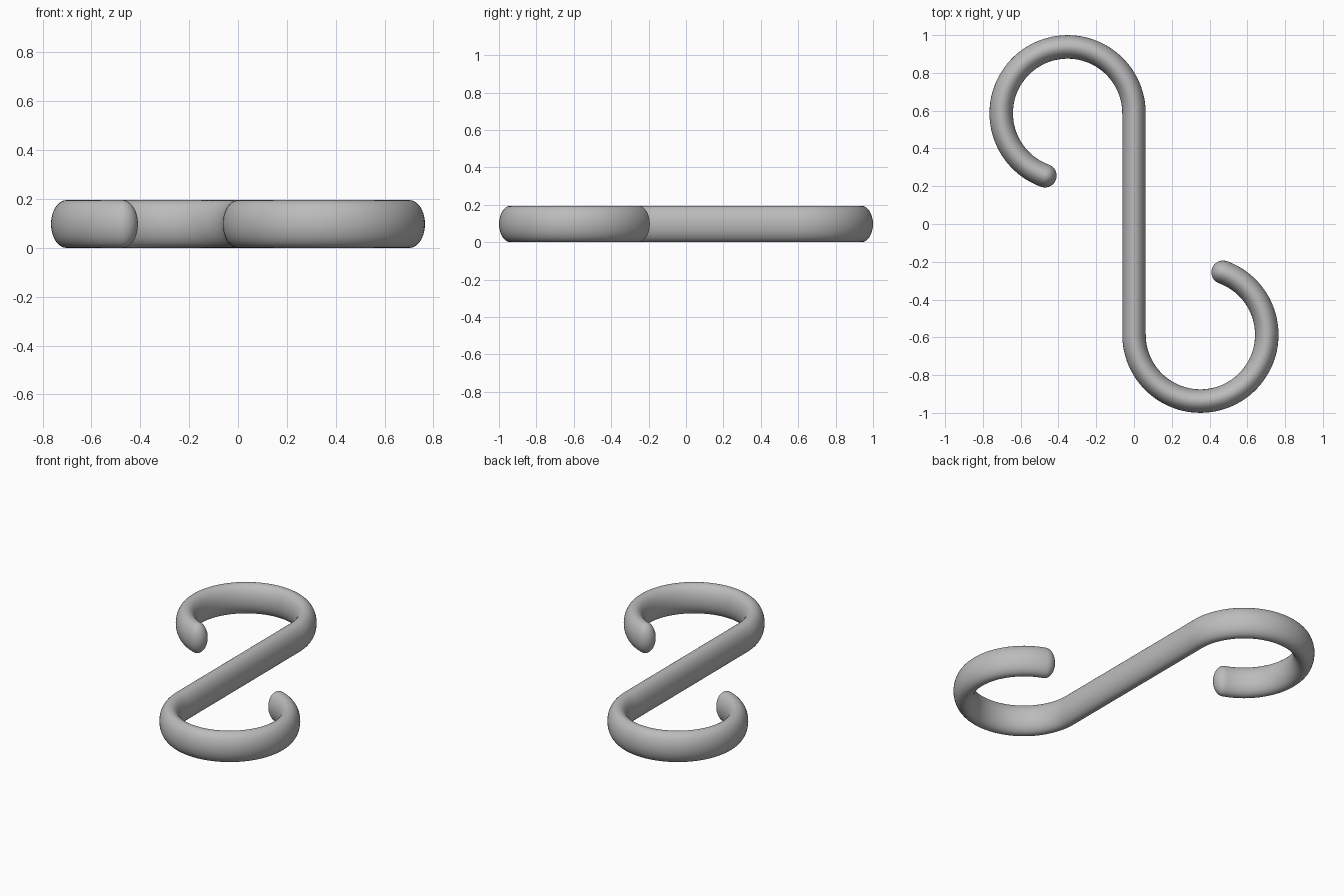
import bpy
import bmesh
from math import sin, cos, pi, radians
from mathutils import Vector

if "Cube" in bpy.data.objects:
    bpy.data.objects.remove(bpy.data.objects["Cube"], do_unlink=True)

HALF_W, HALF_H = 0.0622, 0.0975     # elliptical bar section
BEND_R, BEND_Y = 0.3515, 0.586      # hook bend radius and centre offset
SWEEP = radians(250)                # angle of each hook
SIDES, BEND_STEPS, CAP_STEPS = 40, 64, 10

steel = bpy.data.materials.new("grey_steel")
steel.use_nodes = True
colour = (0.5, 0.5, 0.5, 1)
steel.diffuse_color = colour
steel.node_tree.nodes["Principled BSDF"].inputs["Base Color"].default_value = colour

# Stations along one half: (centre, tangent, section scale), middle to tip
half = []
for i in range(BEND_STEPS + 1):
    a = SWEEP * i / BEND_STEPS
    centre = Vector((BEND_R * (cos(a) - 1), BEND_Y + BEND_R * sin(a), HALF_H))
    half.append((centre, Vector((-sin(a), cos(a), 0)), 1.0))

# Rounded tip
end, direction, _ = half[-1]
for i in range(1, CAP_STEPS):
    t = pi / 2 * i / CAP_STEPS
    half.append((end + direction * HALF_W * sin(t), direction, cos(t)))
tip = end + direction * HALF_W


def turned(v):
    """Half turn about the vertical axis."""
    return Vector((-v.x, -v.y, v.z))


# The second hook is the first one turned half way round
other = [(turned(c), -turned(t), s) for c, t, s in reversed(half)]
stations = other + half

# Sweep the section along the whole path
bm = bmesh.new()
rings = []
for centre, tangent, scale in stations:
    side = Vector((tangent.y, -tangent.x, 0))
    ring = []
    for k in range(SIDES):
        a = 2 * pi * k / SIDES
        offset = side * HALF_W * cos(a) + Vector((0, 0, HALF_H * sin(a)))
        ring.append(bm.verts.new(centre + offset * scale))
    rings.append(ring)
for r0, r1 in zip(rings, rings[1:]):
    for k in range(SIDES):
        n = (k + 1) % SIDES
        bm.faces.new((r0[k], r0[n], r1[n], r1[k]))

# Close both tips
for ring, point in ((rings[0], turned(tip)), (rings[-1], tip)):
    pole = bm.verts.new(point)
    for k in range(SIDES):
        bm.faces.new((ring[k], ring[(k + 1) % SIDES], pole))
bmesh.ops.recalc_face_normals(bm, faces=bm.faces)
for f in bm.faces:
    f.smooth = True

mesh = bpy.data.meshes.new("s_hook")
bm.to_mesh(mesh)
bm.free()
mesh.materials.append(steel)
hook = bpy.data.objects.new("s_hook", mesh)
bpy.context.collection.objects.link(hook)
